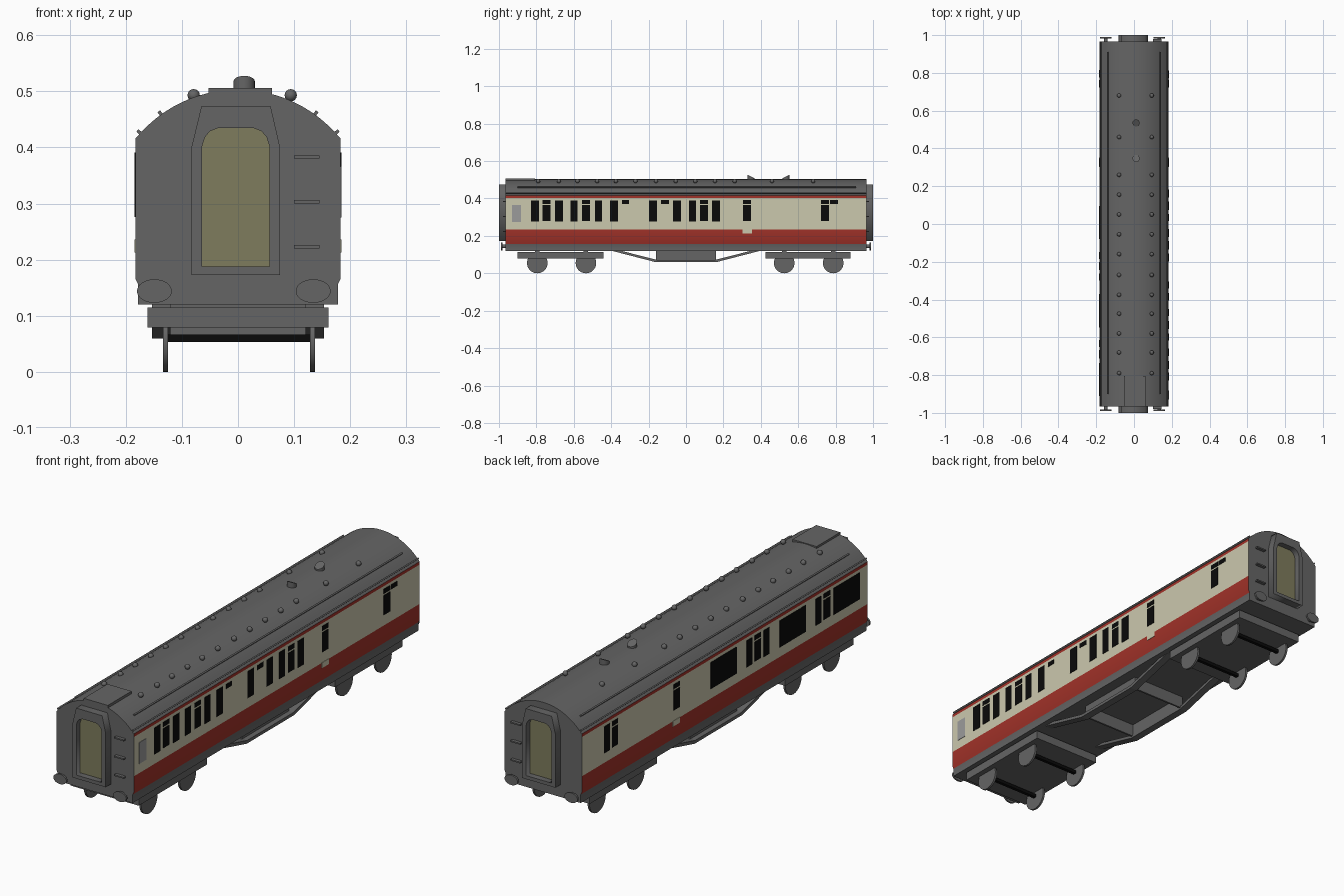
import bpy, bmesh, math
from mathutils import Vector, Matrix

if "Cube" in bpy.data.objects:
    bpy.data.objects.remove(bpy.data.objects["Cube"])


def material(name, r, g, b):
    m = bpy.data.materials.new(name)
    m.diffuse_color = (r, g, b, 1)
    m.use_nodes = True
    m.node_tree.nodes["Principled BSDF"].inputs["Base Color"].default_value = m.diffuse_color
    return m


GREY = material("dark grey", 0.13, 0.13, 0.13)
CREAM = material("cream", 0.60, 0.58, 0.42)
RED = material("carriage red", 0.36, 0.032, 0.022)
BLACK = material("window black", 0.003, 0.003, 0.003)
FROST = material("frosted grey", 0.33, 0.33, 0.33)
KHAKI = material("door khaki", 0.21, 0.20, 0.11)


def finish(name, bm, mats, smooth=True):
    bmesh.ops.recalc_face_normals(bm, faces=bm.faces)
    me = bpy.data.meshes.new(name)
    bm.to_mesh(me)
    bm.free()
    for m in mats:
        me.materials.append(m)
    if smooth:
        me.polygons.foreach_set("use_smooth", [True] * len(me.polygons))
        me.set_sharp_from_angle(angle=math.radians(30))
    ob = bpy.data.objects.new(name, me)
    bpy.context.collection.objects.link(ob)
    return ob


def add_box(bm, x0, x1, y0, y1, z0, z1):
    mat = Matrix.Translation(((x0 + x1) / 2, (y0 + y1) / 2, (z0 + z1) / 2))
    mat = mat @ Matrix.Diagonal((abs(x1 - x0), abs(y1 - y0), abs(z1 - z0), 1))
    bmesh.ops.create_cube(bm, size=1, matrix=mat)


def boxes(name, items, mat):
    bm = bmesh.new()
    for b in items:
        add_box(bm, *b)
    return finish(name, bm, [mat], False)


def add_prism(bm, pts, a, b, axis):
    """Extrude a flat outline from a to b along x or y."""
    place = (lambda p, t: (t, p[0], p[1])) if axis == "x" else (lambda p, t: (p[0], t, p[1]))
    lo = [bm.verts.new(place(p, a)) for p in pts]
    hi = [bm.verts.new(place(p, b)) for p in pts]
    n = len(pts)
    bm.faces.new(lo)
    bm.faces.new(hi[::-1])
    for i in range(n):
        j = (i + 1) % n
        bm.faces.new((lo[i], lo[j], hi[j], hi[i]))


def add_cyl(bm, loc, r, depth, axis, segs=32, r2=None):
    rot = {"x": Matrix.Rotation(math.pi / 2, 4, "Y"),
           "y": Matrix.Rotation(math.pi / 2, 4, "X"), "z": Matrix()}[axis]
    return bmesh.ops.create_cone(bm, cap_ends=True, segments=segs, radius1=r,
                                 radius2=r if r2 is None else r2, depth=depth,
                                 matrix=Matrix.Translation(loc) @ rot)["verts"]


# Body shell: sides with painted bands and an arched roof
R, CZ = 0.234, 0.269


def roof_z(x):
    return CZ + math.sqrt(R * R - x * x)


side = [(0.178, 0.12), (0.178, 0.156), (0.183, 0.166), (0.183, 0.235), (0.183, 0.403)]
half = math.asin(0.183 / R)
arc = [(R * math.sin(half * (1 - i / 12)), CZ + R * math.cos(half * (1 - i / 12))) for i in range(25)]
arc[0], arc[-1] = (0.183, 0.416), (-0.183, 0.416)
bm = bmesh.new()
add_prism(bm, side + arc + [(-x, z) for x, z in reversed(side)], -0.965, 0.965, "y")
bm.normal_update()
for f in bm.faces:
    z = f.calc_center_median().z
    if abs(f.normal.x) > 0.7 and 0.156 < z < 0.416:
        f.material_index = 1 if 0.235 < z < 0.403 else 2
finish("body", bm, [GREY, CREAM, RED])

# Windows on both sides, as thin plates: (y start, y end, style)
right = [(-0.829, -0.786, "full"), (-0.767, -0.725, "split"), (-0.70, -0.658, "full"),
         (-0.618, -0.58, "full"), (-0.556, -0.513, "split"), (-0.487, -0.449, "full"),
         (-0.406, -0.364, "full"), (-0.342, -0.305, "top"), (-0.198, -0.155, "full"),
         (-0.134, -0.09, "top"), (-0.07, -0.027, "full"), (0.016, 0.053, "full"),
         (0.075, 0.118, "split"), (0.139, 0.182, "full"), (0.305, 0.348, "split"),
         (0.722, 0.765, "split"), (0.77, 0.813, "top")]
left = [(0.776, 0.816, "full"), (0.722, 0.762, "split"), (0.304, 0.346, "split"),
        (-0.08, 0.095, "full"), (-0.184, -0.148, "full"), (-0.244, -0.202, "split"),
        (-0.299, -0.263, "full"), (-0.547, -0.371, "full"), (-0.65, -0.614, "full"),
        (-0.713, -0.668, "split"), (-0.911, -0.735, "full")]
spans = {"full": [(0.276, 0.39)], "split": [(0.28, 0.364), (0.371, 0.391)], "top": [(0.371, 0.391)]}
for name, s, wins in (("right_windows", 1, right), ("left_windows", -1, left)):
    boxes(name, [(s * 0.181, s * 0.1845, a, b, z0, z1)
                 for a, b, style in wins for z0, z1 in spans[style]], BLACK)
boxes("frosted_window", [(0.181, 0.1845, -0.93, -0.882, 0.275, 0.366)], FROST)
boxes("guard_step_panels", [(s * 0.181, s * 0.1845, 0.303, 0.352, 0.213, 0.236) for s in (1, -1)], CREAM)

# Rain strips and gutters along the roof
bm = bmesh.new()
for s in (1, -1):
    for x, y0, y1 in ((0.137, -0.9, 0.91), (0.174, -0.965, 0.965)):
        z = roof_z(x)
        t = math.atan2(x, z - CZ)
        n, u = Vector((math.sin(t), math.cos(t))), Vector((math.cos(t), -math.sin(t)))
        c = Vector((x, z))
        quad = [c + n * a * 0.007 + u * b * 0.003 for a, b in ((-1, -1), (1, -1), (1, 1), (-1, 1))]
        add_prism(bm, [(s * p.x, p.y) for p in quad], y0, y1, "y")
finish("rain_strips", bm, [GREY], False)

# Roof dome vents
bm = bmesh.new()
for y in (0.68, 0.46, 0.26, 0.155, 0.05, -0.055, -0.16, -0.27, -0.375, -0.475, -0.58, -0.68, -0.79):
    for x in (-0.079, 0.094):
        bmesh.ops.create_uvsphere(bm, u_segments=12, v_segments=8, radius=0.011,
                                  matrix=Matrix.Translation((x, y, 0.493)))
finish("roof_vents", bm, [GREY])

# Slant-topped chimneys, tall edges facing away from each other
bm = bmesh.new()
for y, d in ((0.347, -1), (0.535, 1)):
    for v in add_cyl(bm, (0.011, y, 0.51), 0.019, 0.03, "z", 20):
        if v.co.z > 0.51:
            v.co.z = 0.518 + d * (v.co.y - y) * 0.5
finish("chimneys", bm, [GREY])
boxes("roof_hatch", [(-0.053, 0.061, -0.966, -0.806, 0.47, 0.506)], GREY)

# Gangway frames with an arched opening, and the doors inside
outer = [(-0.083, 0.173), (0.075, 0.173), (0.075, 0.40), (0.058, 0.474), (-0.065, 0.474), (-0.083, 0.40)]
curve_top = [(0.060, 0.402), (0.055, 0.418), (0.046, 0.429), (0.030, 0.435)]
inner = [(-0.064, 0.188), (0.056, 0.188)] + [(x - 0.004, z) for x, z in curve_top] \
    + [(-x - 0.004, z) for x, z in reversed(curve_top)]
for end, s in (("front", -1), ("rear", 1)):
    cu = bpy.data.curves.new(end + "_gangway", "CURVE")
    cu.dimensions, cu.fill_mode, cu.extrude = "2D", "BOTH", 0.02
    for pts in (outer, inner):
        sp = cu.splines.new("POLY")
        sp.points.add(len(pts) - 1)
        for p, (x, z) in zip(sp.points, pts):
            p.co = (x, z, 0, 1)
        sp.use_cyclic_u = True
    cu.materials.append(GREY)
    ob = bpy.data.objects.new(end + "_gangway", cu)
    bpy.context.collection.objects.link(ob)
    ob.location.y = s * 0.98
    ob.rotation_euler.x = math.pi / 2
    bpy.ops.object.select_all(action="DESELECT")
    ob.select_set(True)
    bpy.context.view_layer.objects.active = ob
    bpy.ops.object.convert(target="MESH")
    bm = bmesh.new()
    add_prism(bm, inner, s * 0.962, s * 0.974, "y")
    finish(end + "_gangway_door", bm, [KHAKI], False)

    # Oval buffers on short stalks
    bm = bmesh.new()
    for x in (-0.149, 0.134):
        add_cyl(bm, (x, s * 0.972, 0.144), 0.009, 0.03, "y", 16)
        for v in add_cyl(bm, (x, s * 0.986, 0.144), 0.031, 0.008, "y"):
            v.co.z = 0.144 + (v.co.z - 0.144) * 0.68
    finish(end + "_buffers", bm, [GREY])

    # Climbing rungs
    boxes(end + "_rungs", [(0.10, 0.145, s * 0.96, s * 0.979, z, z + 0.006)
                           for z in (0.22, 0.30, 0.38)], GREY)

# Bogies, wheels and axles
for end, y0, y1, wheels in (("front", -0.9, -0.44, (-0.795, -0.535)), ("rear", 0.425, 0.88, (0.525, 0.787))):
    boxes(end + "_bogie", [(-0.161, 0.161, y0, y1, 0.079, 0.115)]
          + [(s * 0.12, s * 0.153, y - 0.012, y + 0.012, 0.11, 0.122) for y in wheels for s in (1, -1)], GREY)
    bm = bmesh.new()
    for y in wheels:
        for x in (-0.129, 0.133):
            add_cyl(bm, (x, y, 0.055), 0.055, 0.009, "x")
    finish(end + "_wheels", bm, [GREY])
    boxes(end + "_axles", [(-0.127, 0.13, y - 0.007, y + 0.007, 0.053, 0.067) for y in wheels], BLACK)

# Underframe trusses with cross beams and side panels
low = [(-0.40, 0.121), (-0.16, 0.059), (0.16, 0.059), (0.40, 0.121)]
high = [(0.35, 0.121), (0.157, 0.072), (-0.157, 0.072), (-0.35, 0.121)]
bm = bmesh.new()
for s in (1, -1):
    add_prism(bm, low + high, s * 0.12, s * 0.153, "x")
finish("truss_bars", bm, [GREY], False)
boxes("truss_cross_beams", [(-0.13, 0.13, s * 0.152, s * 0.16, 0.066, 0.121) for s in (1, -1)]
      + [(s * 0.122, s * 0.130, -0.155, 0.155, 0.07, 0.121) for s in (1, -1)], GREY)
